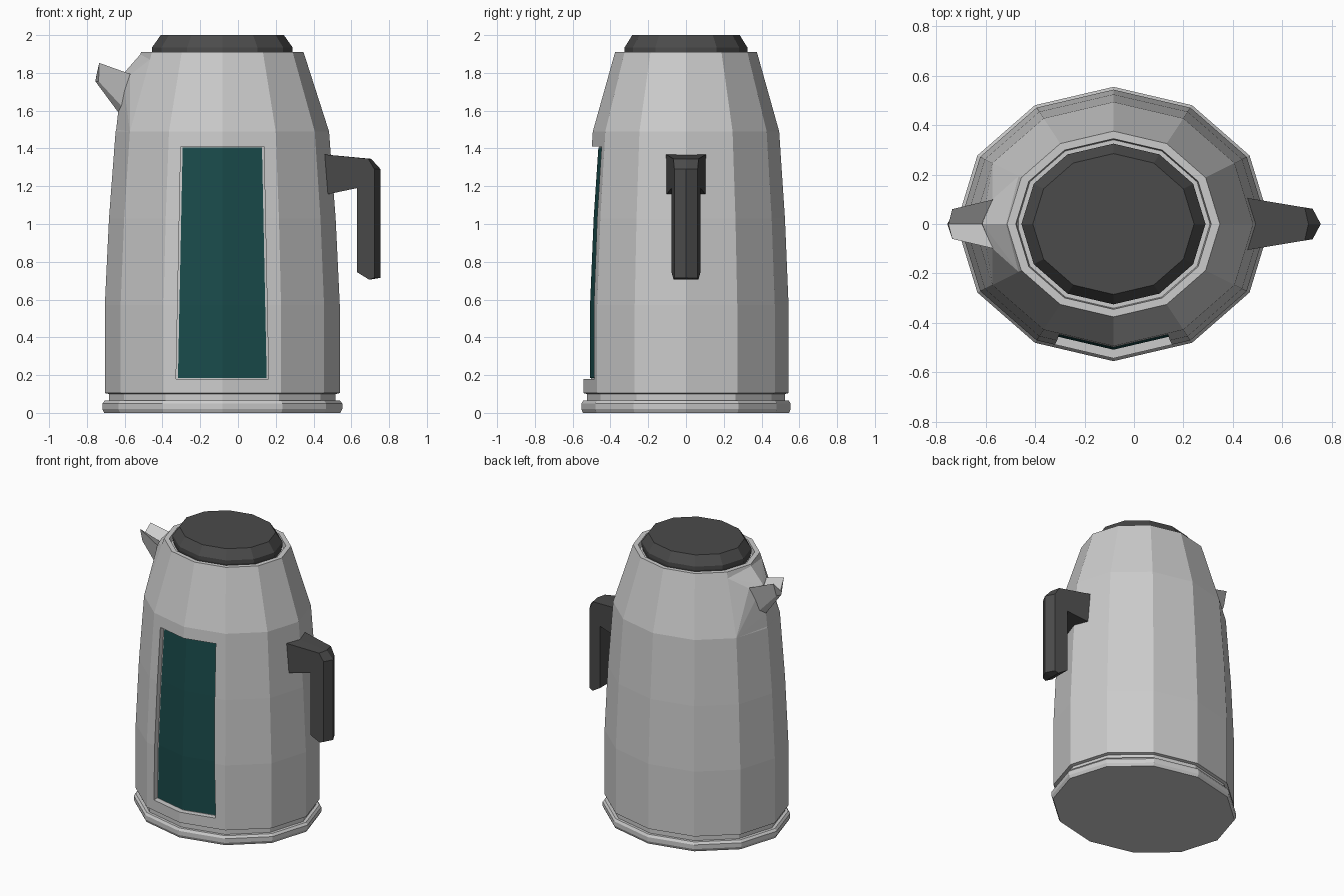
import bpy, bmesh
from math import sin, cos, pi

if "Cube" in bpy.data.objects:
    bpy.data.objects.remove(bpy.data.objects["Cube"])

CX, RATIO, SIDES = -0.083, 0.873, 12
# body silhouette: (x radius, height)
BODY = [(0.60, 0.05), (0.60, 0.10), (0.622, 0.105), (0.622, 0.57), (0.60, 1.03),
        (0.565, 1.49), (0.43, 1.91), (0.395, 1.91), (0.39, 1.87)]


def material(name, rgb):
    m = bpy.data.materials.new(name)
    m.diffuse_color = (*rgb, 1)
    m.use_nodes = True
    m.node_tree.nodes["Principled BSDF"].inputs["Base Color"].default_value = m.diffuse_color
    return m


DARK = material("dark_plastic", (0.07, 0.07, 0.07))
TEAL = material("teal_panel", (0.01, 0.07, 0.07))


def finish(bm, name, mat=None):
    bmesh.ops.recalc_face_normals(bm, faces=bm.faces)
    me = bpy.data.meshes.new(name)
    bm.to_mesh(me)
    bm.free()
    ob = bpy.data.objects.new(name, me)
    bpy.context.collection.objects.link(ob)
    if mat:
        me.materials.append(mat)
    return ob


def loft(name, rings, mat=None):
    """Skin a list of closed rings and cap both ends."""
    bm = bmesh.new()
    vs = [[bm.verts.new(p) for p in r] for r in rings]
    n = len(vs[0])
    for a, b in zip(vs, vs[1:]):
        for i in range(n):
            j = (i + 1) % n
            bm.faces.new((a[i], a[j], b[j], b[i]))
    bm.faces.new(vs[0][::-1])
    bm.faces.new(vs[-1])
    return finish(bm, name, mat)


def lathe(name, profile, mat=None):
    """Oval twelve-sided turned shape."""
    angs = [2 * pi * i / SIDES for i in range(SIDES)]
    return loft(name, [[(CX + r * cos(a), r * RATIO * sin(a), z) for a in angs]
                       for r, z in profile], mat)


def radius(z):
    for (r0, z0), (r1, z1) in zip(BODY[2:], BODY[3:]):
        if z0 <= z <= z1:
            return r0 + (r1 - r0) * (z - z0) / (z1 - z0)


def window(name, z0, z1, margin, front, back, mat=None):
    """Solid that follows the two front facets of the body."""
    rings = []
    for z in (z0, 0.57, 1.03, z1):
        rx = radius(z)
        w = 0.245 - 0.025 * (z - 0.18) / 1.23 - margin
        yc = -rx * RATIO
        ys = yc * (1 - 0.134 * w / (0.5 * rx))
        rings.append([(CX - w, ys + front, z), (CX, yc + front, z), (CX + w, ys + front, z),
                      (CX + w, ys + back, z), (CX, yc + back, z), (CX - w, ys + back, z)])
    return loft(name, rings, mat)


# base, body and lid
lathe("base_ring", [(0.625, 0), (0.635, 0.02), (0.635, 0.05), (0.622, 0.066)])
body = lathe("body", BODY)
lathe("lid", [(0.36, 1.86), (0.372, 1.91), (0.372, 1.935), (0.326, 2.0)], DARK)

# recessed front window
cutter = window("window_cutter", 0.18, 1.41, 0, -0.2, 0.04)
cutter.hide_render = True
mod = body.modifiers.new("window_recess", 'BOOLEAN')
mod.operation, mod.solver, mod.object = 'DIFFERENCE', 'EXACT', cutter
deps = bpy.context.evaluated_depsgraph_get()
cut_mesh = bpy.data.meshes.new_from_object(body.evaluated_get(deps))
body.modifiers.clear()
body.data = cut_mesh
bpy.data.objects.remove(cutter)
window("window_panel", 0.185, 1.405, 0.01, 0.035, 0.06, TEAL)

# faceted swelling that joins the spout to the body
bm = bmesh.new()
pts = [(-0.51, 0, 1.906), (-0.612, 0, 1.79), (-0.635, 0, 1.59), (-0.646, 0, 1.49)]
for s in (1, -1):
    pts += [(-0.571, s * 0.1, 1.79), (-0.59, s * 0.05, 1.59)]
    for z in (1.49, 1.87):
        r = radius(z)
        pts.append((CX - r * cos(pi / 6), s * r * RATIO * 0.5, z))
for p in pts:
    bm.verts.new(p)
res = bmesh.ops.convex_hull(bm, input=bm.verts)
bmesh.ops.delete(bm, geom=list({g for g in res["geom_interior"] + res["geom_unused"]
                                if isinstance(g, bmesh.types.BMVert)}), context='VERTS')
finish(bm, "spout_blend")

# pouring spout with a shallow gutter
loft("spout", [
    [(-0.565, 0.1, 1.792), (-0.58, 0, 1.76), (-0.565, -0.1, 1.792),
     (-0.585, -0.05, 1.59), (-0.633, 0, 1.59), (-0.585, 0.05, 1.59)],
    [(-0.735, 0.06, 1.853), (-0.75, 0, 1.785), (-0.735, -0.06, 1.853),
     (-0.738, -0.03, 1.755), (-0.755, 0, 1.755), (-0.738, 0.03, 1.755)]])

# handle: tapered side profile with a ridge along the outer edge
side = [(0.44, 1.37), (0.69, 1.345), (0.722, 1.29), (0.722, 0.715),
        (0.695, 0.705), (0.63, 0.745), (0.63, 1.19), (0.44, 1.15)]
ridge = [0, 0.015, 0.033, 0.033, 0, 0, 0, 0]
bm = bmesh.new()
rows = [[bm.verts.new((x + (d if s == 0 else 0), s * (0.108 - 0.165 * (x - 0.44)), z))
         for (x, z), d in zip(side, ridge)] for s in (-1, 0, 1)]
for a, b in zip(rows, rows[1:]):
    for i in range(7):
        bm.faces.new((a[i], a[i + 1], b[i + 1], b[i]))
    bm.faces.new((a[7], a[0], b[0], b[7]))
bm.faces.new(rows[0][::-1])
bm.faces.new(rows[2])
finish(bm, "handle", DARK)
